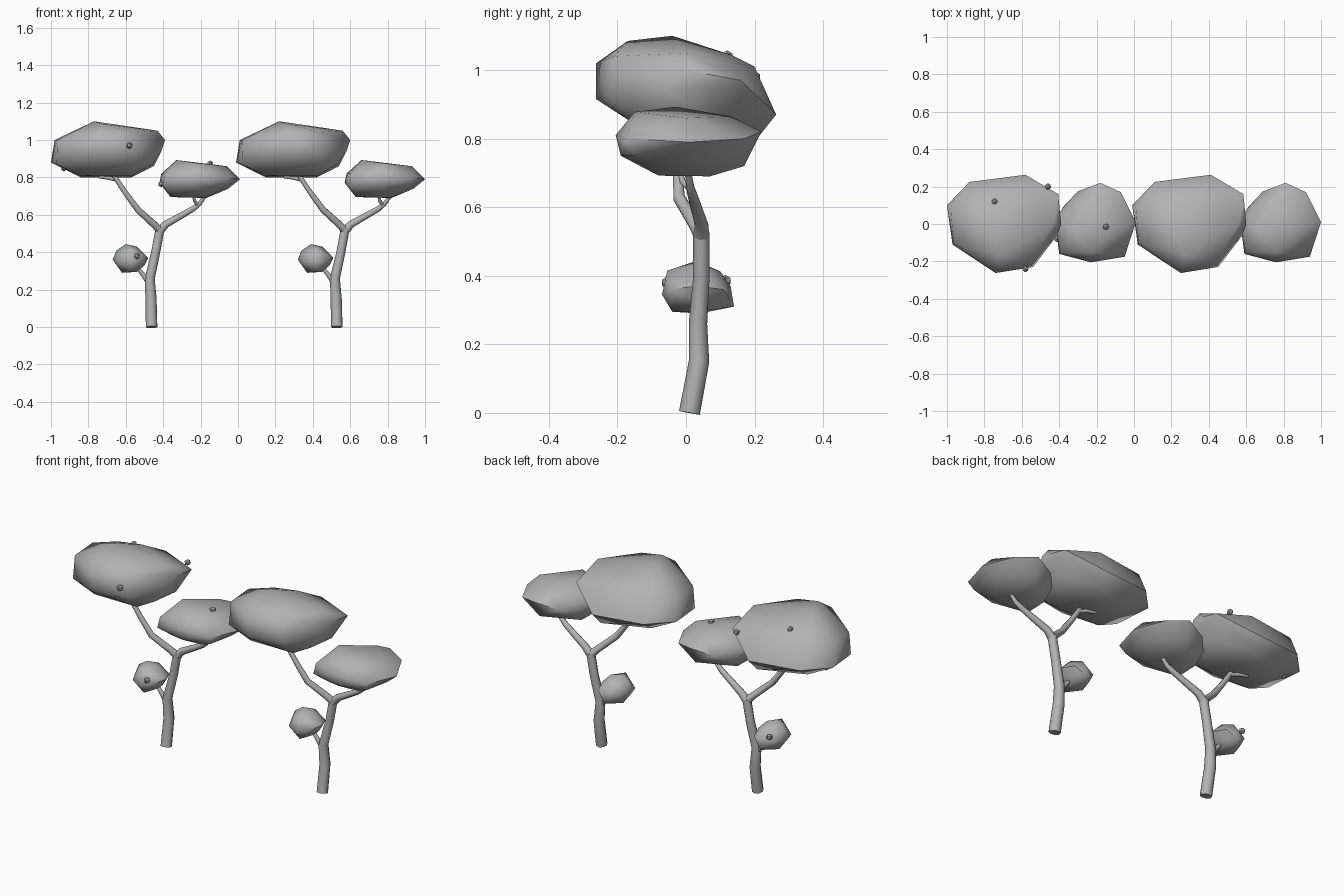
import bpy, bmesh

grey = bpy.data.materials.new("plain_grey")
grey.diffuse_color = (0.45, 0.45, 0.45, 1)
SHIFT = 0.99  # distance between the two trees


def finish(obj, angle):
    """Apply the colour and smooth shading."""
    obj.data.materials.clear()
    obj.data.materials.append(grey)
    bpy.ops.object.select_all(action='DESELECT')
    obj.select_set(True)
    bpy.context.view_layer.objects.active = obj
    bpy.ops.object.shade_smooth_by_angle(angle=angle)
    return obj


def crown(name, pts):
    """Faceted leaf mass: convex hull of a few corner points."""
    bm = bmesh.new()
    for p in pts:
        bm.verts.new(p)
    res = bmesh.ops.convex_hull(bm, input=bm.verts)
    loose = [v for v in bm.verts if not v.link_faces]
    bmesh.ops.delete(bm, geom=loose, context='VERTS')
    bmesh.ops.recalc_face_normals(bm, faces=bm.faces)
    me = bpy.data.meshes.new(name)
    bm.to_mesh(me)
    bm.free()
    obj = bpy.data.objects.new(name, me)
    bpy.context.collection.objects.link(obj)
    return finish(obj, 0.95)


def limb(name, pts):
    """Tapered eight-sided tube through (x, y, z, radius) points."""
    cu = bpy.data.curves.new(name, 'CURVE')
    cu.dimensions = '3D'
    cu.bevel_depth = 1.0
    cu.bevel_resolution = 2
    cu.use_fill_caps = True
    sp = cu.splines.new('POLY')
    sp.points.add(len(pts) - 1)
    for q, (x, y, z, r) in zip(sp.points, pts):
        q.co = (x, y, z, 1)
        q.radius = r
    obj = bpy.data.objects.new(name, cu)
    bpy.context.collection.objects.link(obj)
    bpy.ops.object.select_all(action='DESELECT')
    obj.select_set(True)
    bpy.context.view_layer.objects.active = obj
    bpy.ops.object.convert(target='MESH')
    return finish(bpy.context.view_layer.objects.active, 0.9)


parts = []

# Trunk and branches
parts.append(limb("trunk", [
    (-0.462, 0.01, 0.0, 0.031), (-0.465, 0.038, 0.15, 0.030),
    (-0.472, 0.035, 0.26, 0.027), (-0.44, 0.045, 0.40, 0.024),
    (-0.417, 0.045, 0.525, 0.024)]))
parts.append(limb("left_branch", [
    (-0.417, 0.045, 0.515, 0.023), (-0.445, 0.03, 0.545, 0.020),
    (-0.535, -0.02, 0.627, 0.018), (-0.60, -0.025, 0.715, 0.015),
    (-0.67, -0.03, 0.82, 0.013)]))
parts.append(limb("right_branch", [
    (-0.417, 0.045, 0.515, 0.023), (-0.385, 0.045, 0.55, 0.020),
    (-0.24, 0.02, 0.632, 0.015), (-0.205, 0.012, 0.66, 0.012),
    (-0.17, 0.005, 0.71, 0.009)]))
parts.append(limb("left_twig", [
    (-0.64, -0.03, 0.785, 0.010), (-0.69, -0.01, 0.797, 0.010),
    (-0.745, 0.0, 0.803, 0.007)]))
parts.append(limb("right_twig", [
    (-0.215, 0.015, 0.65, 0.010), (-0.232, -0.01, 0.675, 0.009),
    (-0.24, -0.02, 0.71, 0.007)]))
parts.append(limb("low_branch", [
    (-0.47, 0.035, 0.225, 0.015), (-0.50, 0.035, 0.27, 0.013),
    (-0.54, 0.035, 0.32, 0.009)]))

# Large upper crown
parts.append(crown("large_crown", [
    (-1.0, .10, .88), (-.98, .08, 1.0), (-.97, -.11, .87), (-.965, -.10, 1.0),
    (-.74, -.262, .915), (-.74, -.262, 1.02), (-.54, -.23, .92),
    (-.56, -.21, 1.04), (-.41, -.06, .94), (-.43, 0, 1.05), (-.39, 0, 1.0),
    (-.405, .16, .97), (-.45, .08, .86), (-.46, -.10, .87),
    (-.58, .263, .87), (-.88, .225, .88), (-.60, .20, 1.01),
    (-.88, .17, 1.0), (-.77, -.04, 1.10), (-.72, -.17, 1.085),
    (-.70, .13, 1.045), (-.57, .05, .80), (-.57, -.10, .81),
    (-.84, -.10, .81), (-.84, .10, .80), (-.60, .215, .81)]))

# Smaller side crown
parts.append(crown("side_crown", [
    (-.42, 0, .77), (-.41, .03, .82), (-.40, -.16, .76), (-.39, -.15, .82),
    (-.23, -.205, .81), (-.22, -.19, .75), (-.23, -.15, .878),
    (-.05, -.175, .80), (-.07, -.15, .75), (.01, .01, .79), (-.06, 0, .86),
    (-.05, .02, .74), (-.07, .17, .80), (-.18, .22, .82), (-.18, .17, .72),
    (-.30, .175, .79), (-.38, .09, .77), (-.20, .13, .865),
    (-.33, -.03, .893), (-.17, .07, .69), (-.17, -.08, .692),
    (-.36, -.08, .695), (-.36, .05, .70)]))

# Low leaf clump beside the trunk
parts.append(crown("low_clump", [
    (-.67, .03, .36), (-.65, .03, .41), (-.60, .03, .443), (-.54, .04, .43),
    (-.48, .03, .37), (-.50, .03, .33), (-.57, -.07, .345),
    (-.57, -.055, .415), (-.64, -.04, .35), (-.51, -.045, .36),
    (-.57, .10, .413), (-.64, .10, .36), (-.51, .11, .36),
    (-.57, .14, .31), (-.57, .13, .37), (-.62, .04, .29),
    (-.54, .04, .295), (-.57, -.04, .295)]))

# Second tree is a shifted copy
for p in parts:
    q = p.copy()
    q.name = "second_" + p.name
    q.location.x += SHIFT
    bpy.context.collection.objects.link(q)

# Small fruits on the first tree only
fruits = [(-.58, -.24, .97), (-.745, .12, 1.04), (-.46, .20, .98),
          (-.93, .06, .85), (-.15, -.015, .873), (-.41, -.08, .765),
          (-.54, -.055, .38), (-.61, .115, .385)]
for i, loc in enumerate(fruits):
    bpy.ops.mesh.primitive_ico_sphere_add(subdivisions=1, radius=0.018, location=loc)
    f = bpy.context.object
    f.name = f"fruit_{i + 1}"
    finish(f, 0.5)
